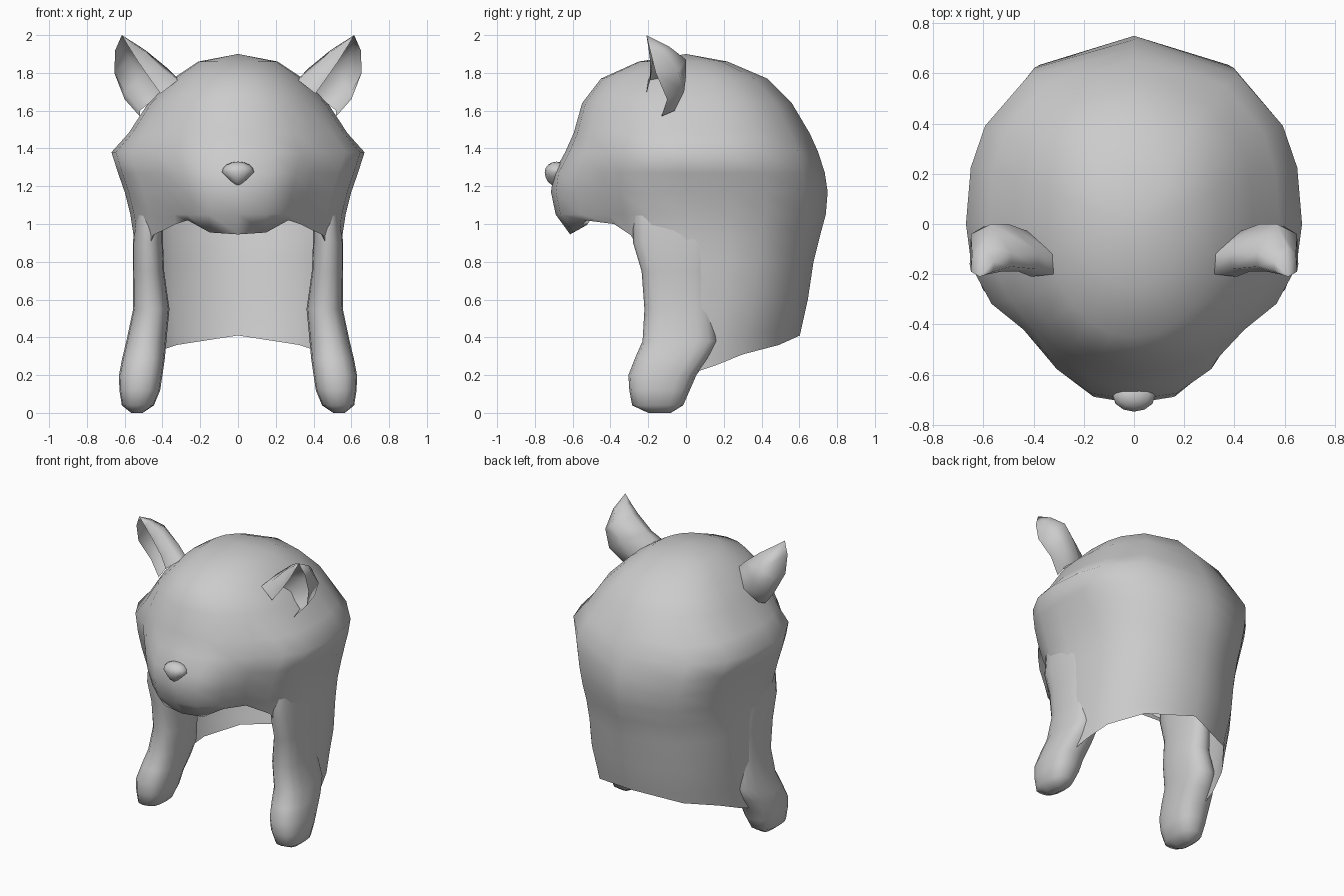
import bpy, bmesh, math
from mathutils import Vector

cube = bpy.data.objects.get("Cube")
if cube:
    bpy.data.objects.remove(cube)

grey = bpy.data.materials.new("soft_grey")
grey.use_nodes = True
COLOUR = (0.6, 0.6, 0.6, 1)
grey.diffuse_color = COLOUR
grey.node_tree.nodes["Principled BSDF"].inputs["Base Color"].default_value = COLOUR


def finish(name, bm, angle=80):
    bmesh.ops.remove_doubles(bm, verts=bm.verts, dist=0.0005)
    bmesh.ops.recalc_face_normals(bm, faces=bm.faces)
    mesh = bpy.data.meshes.new(name)
    bm.to_mesh(mesh)
    bm.free()
    mesh.materials.append(grey)
    ob = bpy.data.objects.new(name, mesh)
    bpy.context.collection.objects.link(ob)
    bpy.ops.object.select_all(action="DESELECT")
    ob.select_set(True)
    bpy.context.view_layer.objects.active = ob
    bpy.ops.object.shade_smooth_by_angle(angle=math.radians(angle))


def loft(rows, closed=False):
    """Skin a list of equally long point rows."""
    bm = bmesh.new()
    grid = [[bm.verts.new(p) for p in row] for row in rows]
    n = len(rows[0])
    for a, b in zip(grid, grid[1:]):
        for i in range(n if closed else n - 1):
            j = (i + 1) % n
            bm.faces.new((a[i], a[j], b[j], b[i]))
    return bm


def lookup(keys, at):
    """Piecewise linear read of (position, values...) rows."""
    for a, b in zip(keys, keys[1:]):
        if a[0] <= at <= b[0]:
            f = (at - a[0]) / (b[0] - a[0])
            return [p + (q - p) * f for p, q in zip(a, b)][1:]
    return (keys[0] if at < keys[0][0] else keys[-1])[1:]


def bend(value, power):
    return math.copysign(abs(value) ** power, value)


# Hood outline by height: z, front y, back y, half width, muzzle pinch
HOOD = [
    (0.15, -0.6, 0.55, 0.54, 0.2), (0.28, -0.6, 0.58, 0.54, 0.2),
    (0.42, -0.6, 0.605, 0.543, 0.2), (0.6, -0.6, 0.645, 0.547, 0.2),
    (0.8, -0.6, 0.675, 0.549, 0.2), (0.94, -0.61, 0.71, 0.553, 0.2),
    (1.05, -0.69, 0.74, 0.57, 0.17), (1.17, -0.715, 0.75, 0.6, 0.14),
    (1.27, -0.7, 0.735, 0.635, 0.12), (1.38, -0.64, 0.7, 0.67, 0.08),
    (1.48, -0.595, 0.655, 0.58, 0.03), (1.64, -0.55, 0.56, 0.475, 0),
    (1.77, -0.45, 0.43, 0.345, 0), (1.86, -0.25, 0.22, 0.21, 0),
    (1.9, 0, 0, 0, 0),
]
# Lower edge of the hood by angle from the front, in degrees
RIM = [(0, 0.945), (15, 0.955), (30, 1.02), (45, 1.0), (60, 0.94), (75, 0.7),
       (90, 0.2), (105, 0.25), (120, 0.31), (145, 0.36), (180, 0.41)]
COLUMNS = [key[0] for key in RIM]
COLUMNS += [-deg for deg in COLUMNS[-2:0:-1]]


def hood_point(height, deg):
    z = max(height, lookup(RIM, abs(deg))[0])
    front, back, width, pinch = lookup(HOOD, z)
    c, s = math.cos(math.radians(deg)), math.sin(math.radians(deg))
    reach = 1 - pinch * math.exp(-((abs(deg) - 44) / 15) ** 2)
    # The back is squarish high up and rounder toward the hem
    power = 0.97 if c > 0 else 0.84 + 0.4 * max(0, 0.6 - z)
    depth = -front if c > 0 else back
    return Vector((width * bend(s, power) * reach, -depth * bend(c, power) * reach, z))


rows = [[hood_point(key[0], deg) for deg in COLUMNS] for key in reversed(HOOD)]
# Rolled-in lip under the muzzle, fading out toward the sides
lip = []
for p, deg in zip(rows[-1], COLUMNS):
    near = max(0, 1 - abs(deg) / 75)
    lip.append(p + Vector((-p.x * 0.1, 0.09, 0.05)) * near)
finish("hood", loft(rows + [lip], closed=True))

# Arm flaps: z, centre x, centre y, radius x, radius y
ARM = [
    (0, 0.535, -0.14, 0.03, 0.06), (0.04, 0.53, -0.15, 0.085, 0.135),
    (0.12, 0.52, -0.14, 0.108, 0.16), (0.2, 0.515, -0.125, 0.115, 0.18),
    (0.29, 0.5, -0.075, 0.113, 0.195), (0.38, 0.485, -0.03, 0.106, 0.2),
    (0.55, 0.459, -0.035, 0.096, 0.185), (0.75, 0.474, -0.045, 0.083, 0.19),
    (0.9, 0.477, -0.06, 0.08, 0.22), (1.05, 0.47, -0.08, 0.07, 0.2),
]
# Ear strips from base to tip, each running from the front fold
# around the inner side and back to the outer edge
EAR = [
    [(0.41, -0.21, 1.69), (0.32, -0.2, 1.76), (0.32, -0.12, 1.77),
     (0.42, -0.03, 1.68), (0.52, -0.06, 1.6), (0.52, -0.13, 1.57)],
    [(0.46, -0.19, 1.76), (0.39, -0.18, 1.81), (0.38, -0.11, 1.83),
     (0.5, 0, 1.78), (0.6, -0.01, 1.7), (0.6, -0.1, 1.66)],
    [(0.53, -0.19, 1.86), (0.49, -0.17, 1.91), (0.49, -0.11, 1.92),
     (0.57, 0, 1.87), (0.65, -0.04, 1.81), (0.655, -0.16, 1.8)],
    [(0.58, -0.2, 1.94), (0.56, -0.19, 1.96), (0.56, -0.15, 1.965),
     (0.61, -0.09, 1.94), (0.645, -0.12, 1.92), (0.65, -0.19, 1.92)],
    [(0.615, -0.21, 2)] * 6,
]
turns = [k * math.tau / 16 for k in range(16)]
for side, label in ((1, "left"), (-1, "right")):
    rows = [[(side * (cx + rx * bend(math.cos(a), 0.8)), cy + ry * bend(math.sin(a), 0.8), z)
             for a in turns] for z, cx, cy, rx, ry in ARM]
    bm = loft(rows, closed=True)
    bmesh.ops.holes_fill(bm, edges=bm.edges)
    finish(label + "_arm_flap", bm)
    finish(label + "_ear", loft([[(side * x, y, z) for x, y, z in row] for row in EAR]), 100)

# Nose: a flattened ball drawn to a point at the bottom
bm = bmesh.new()
bmesh.ops.create_uvsphere(bm, u_segments=12, v_segments=8, radius=1)
for v in bm.verts:
    x, y, z = v.co
    if z < 0:
        x *= 1 + z * 0.6
    v.co = (x * 0.085, -0.685 + y * 0.063, 1.275 + z * (0.055 if z > 0 else 0.075))
finish("nose", bm)
